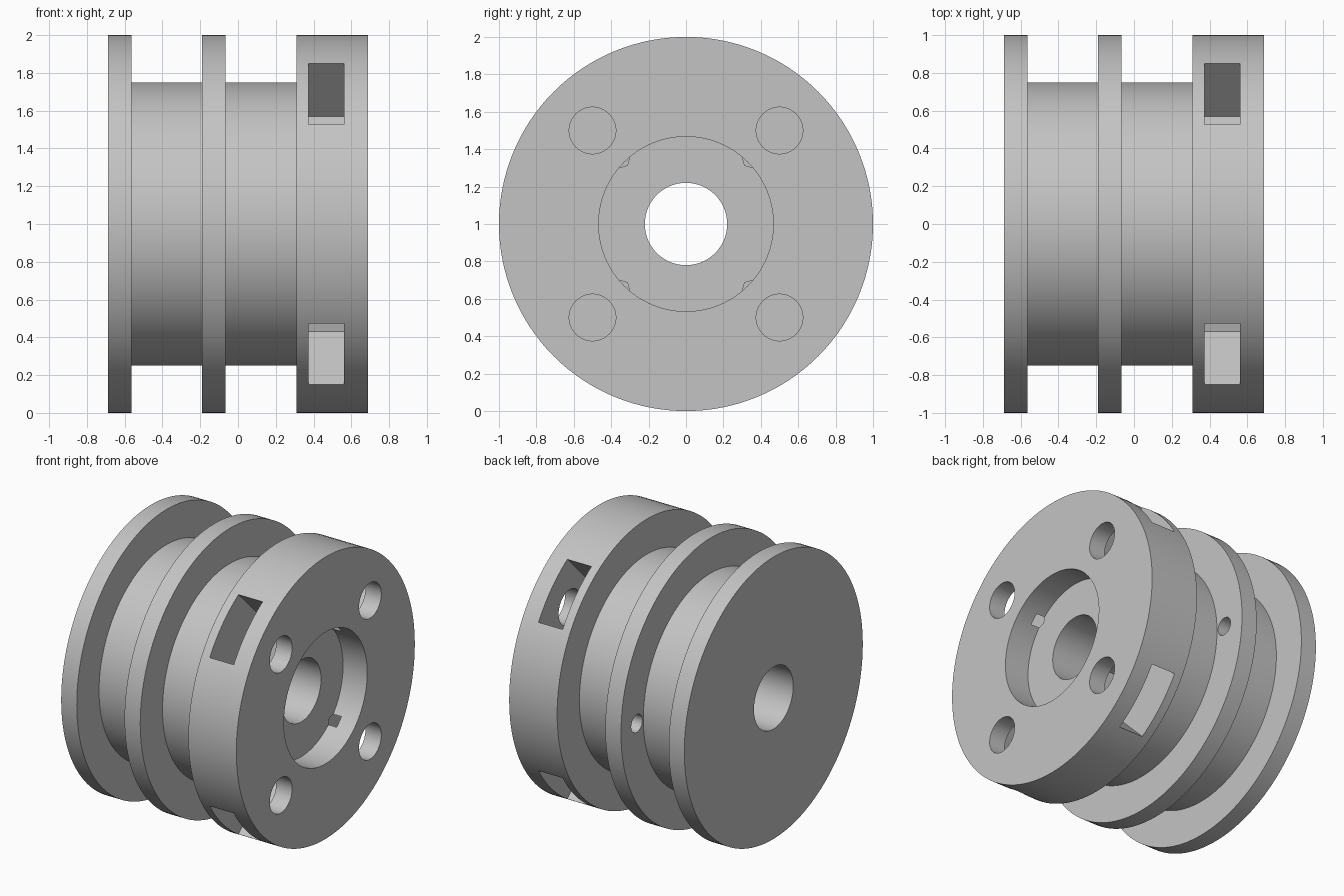
import bpy
import bmesh
from math import pi, cos, sin, radians
from mathutils import Matrix, Vector

cube = bpy.data.objects.get("Cube")
if cube:
    bpy.data.objects.remove(cube, do_unlink=True)

CENTRE = Vector((0, 0, 1))
SEGMENTS = 128

grey = bpy.data.materials.new("plain grey")
grey.use_nodes = True
grey.diffuse_color = (0.55, 0.55, 0.55, 1)
grey.node_tree.nodes["Principled BSDF"].inputs["Base Color"].default_value = grey.diffuse_color


def make_object(name, bm):
    bmesh.ops.recalc_face_normals(bm, faces=bm.faces)
    mesh = bpy.data.meshes.new(name)
    bm.to_mesh(mesh)
    bm.free()
    mesh.materials.append(grey)
    obj = bpy.data.objects.new(name, mesh)
    bpy.context.collection.objects.link(obj)
    return obj


def lathe(name, profile):
    """Turn a closed (x, radius) profile around the x axis."""
    bm = bmesh.new()
    rings = []
    for i in range(SEGMENTS):
        a = 2 * pi * i / SEGMENTS
        rings.append([bm.verts.new(CENTRE + Vector((x, r * cos(a), r * sin(a))))
                      for x, r in profile])
    n = len(profile)
    for i, ring in enumerate(rings):
        after = rings[(i + 1) % SEGMENTS]
        for j in range(n):
            k = (j + 1) % n
            bm.faces.new((ring[j], ring[k], after[k], after[j]))
    return make_object(name, bm)


def prism(bm, outline, x0, x1, angle=0):
    """Extrude a (y, z) outline along x, turned about the axle."""
    turn = Matrix.Rotation(angle, 3, 'X')
    low, high = [[bm.verts.new(CENTRE + turn @ Vector((x, y, z))) for y, z in outline]
                 for x in (x0, x1)]
    bm.faces.new(low)
    bm.faces.new(high)
    for i in range(len(low)):
        j = (i + 1) % len(low)
        bm.faces.new((low[i], low[j], high[j], high[i]))


def circle(y, z, r, n=48):
    return [(y + r * cos(2 * pi * i / n), z + r * sin(2 * pi * i / n)) for i in range(n)]


# Spool body: bore, recess, thick hub flange, two grooves, thin flanges
BORE, RECESS, DRUM, RIM = 0.22, 0.467, 0.75, 1.0
spool = lathe("spool", [
    (-0.687, BORE), (-0.687, RIM), (-0.565, RIM), (-0.565, DRUM),
    (-0.19, DRUM), (-0.19, RIM), (-0.067, RIM), (-0.067, DRUM),
    (0.311, DRUM), (0.311, RIM), (0.687, RIM), (0.687, RECESS),
    (0.4975, RECESS), (0.4975, BORE)])

# Nut pockets: open at the rim, hexagon point towards the axle
BOLT, HALF = 0.707, 0.2285
slope = HALF / 3 ** 0.5
pockets = bmesh.new()
holes = bmesh.new()
for quarter in range(4):
    angle = radians(45 + 90 * quarter)
    prism(pockets, [(1.2, HALF), (BOLT - slope, HALF), (BOLT - 2 * slope, 0),
                    (BOLT - slope, -HALF), (1.2, -HALF)], 0.373, 0.562, angle)
    prism(holes, circle(BOLT, 0, 0.125), 0.45, 0.8, angle)

# Cord hole through the middle flange
prism(holes, circle(0.823, 0, 0.0625, 32), -0.25, 0.0)

cutters = [make_object("nut_pocket_cutter", pockets), make_object("hole_cutter", holes)]
for cutter in cutters:
    cutter.hide_render = True
    cut = spool.modifiers.new(cutter.name, 'BOOLEAN')
    cut.operation = 'DIFFERENCE'
    cut.solver = 'EXACT'
    cut.object = cutter

# Apply the cuts, drop the cutters and shade
bpy.context.view_layer.objects.active = spool
for obj in bpy.context.selected_objects:
    obj.select_set(False)
spool.select_set(True)
for cutter in cutters:
    bpy.ops.object.modifier_apply(modifier=cutter.name)
    bpy.data.objects.remove(cutter, do_unlink=True)
bpy.ops.object.shade_smooth_by_angle(angle=radians(30))
